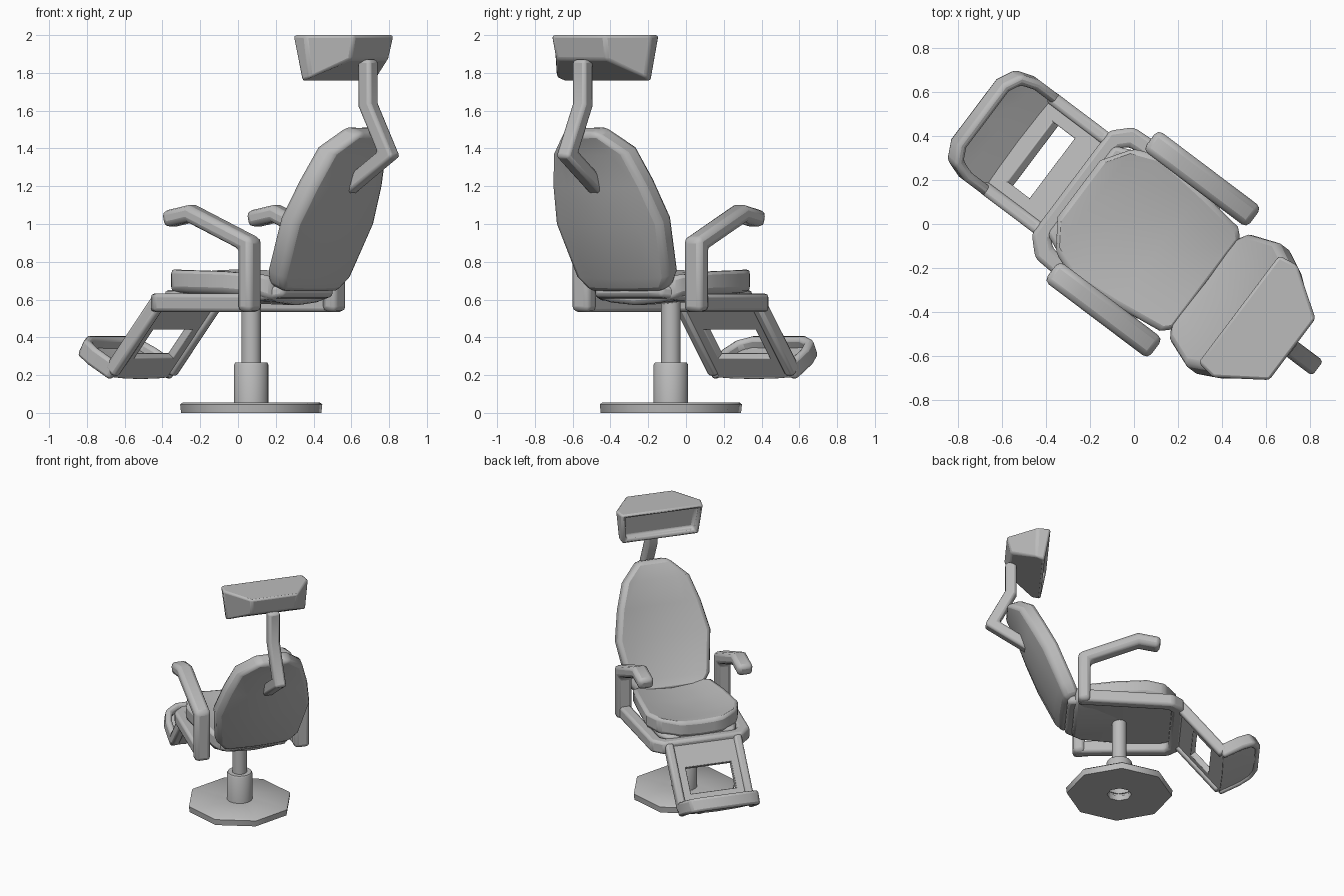
import bpy, bmesh, math
from mathutils import Vector, Matrix

cube = bpy.data.objects.get("Cube")
if cube:
    bpy.data.objects.remove(cube)

GREY = (0.5, 0.5, 0.5, 1)
mat = bpy.data.materials.new("plain grey")
mat.use_nodes = True
mat.diffuse_color = GREY
bsdf = mat.node_tree.nodes["Principled BSDF"]
bsdf.inputs["Base Color"].default_value = GREY

# Chair space: X is forward, Y across, origin under the column
PLACE = Matrix.Translation((0.07, -0.08, 0)) @ Matrix.Rotation(math.radians(143), 4, 'Z')


def finish(name, bm, bevel=0.0, smooth=35):
    bmesh.ops.recalc_face_normals(bm, faces=bm.faces)
    me = bpy.data.meshes.new(name)
    bm.to_mesh(me)
    bm.free()
    me.materials.append(mat)
    ob = bpy.data.objects.new(name, me)
    bpy.context.collection.objects.link(ob)
    ob.matrix_world = PLACE
    if bevel:
        mod = ob.modifiers.new("soft edges", 'BEVEL')
        mod.width, mod.segments = bevel, 2
        mod.limit_method, mod.angle_limit = 'ANGLE', math.radians(35)
    bpy.ops.object.select_all(action='DESELECT')
    ob.select_set(True)
    bpy.context.view_layer.objects.active = ob
    bpy.ops.object.shade_smooth_by_angle(angle=math.radians(smooth))
    return ob


def lathe(name, profile, sides):
    bm = bmesh.new()
    verts = [bm.verts.new((r, 0, z)) for r, z in profile]
    edges = [bm.edges.new(p) for p in zip(verts, verts[1:])]
    bmesh.ops.spin(bm, geom=verts + edges, axis=(0, 0, 1), cent=(0, 0, 0),
                   angle=math.tau, steps=sides)
    bmesh.ops.remove_doubles(bm, verts=bm.verts, dist=0.0005)
    return finish(name, bm, smooth=50)


def bar(name, path, normal, across, thick, bevel=0.02):
    """Mitred rectangular bar along a path lying in the plane of normal."""
    bm = bmesh.new()
    n = Vector(normal).normalized()
    pts = [Vector(p) for p in path]
    rings = []
    for i, p in enumerate(pts):
        a = (p - pts[i - 1]).normalized() if i else None
        b = (pts[i + 1] - p).normalized() if i < len(pts) - 1 else None
        a, b = a or b, b or a
        t = (a + b).normalized()
        side = n.cross(t) * (thick / 2 / t.dot(a))
        up = n * across / 2
        rings.append([bm.verts.new(p + q) for q in
                      (side + up, side - up, -side - up, -side + up)])
    for r, s in zip(rings, rings[1:]):
        for k in range(4):
            j = (k + 1) % 4
            bm.faces.new((r[k], r[j], s[j], s[k]))
    bm.faces.new(rings[0])
    bm.faces.new(rings[-1])
    return finish(name, bm, bevel)


def cushion(name, stations, normal, thick, bevel):
    """Dished pad; each station is (forward, height, half width, dish)."""
    bm = bmesh.new()
    n = Vector(normal).normalized()
    rows = []
    for x, z, half, dish in stations:
        rows.append([bm.verts.new(Vector((x, t * half, z)) - n * dish * (1 - t * t))
                     for t in (-1, -0.6, 0, 0.6, 1)])
    for r, s in zip(rows, rows[1:]):
        for k in range(4):
            bm.faces.new((r[k], r[k + 1], s[k + 1], s[k]))
    ext = bmesh.ops.extrude_face_region(bm, geom=bm.faces[:], use_keep_orig=True)
    moved = [g for g in ext["geom"] if isinstance(g, bmesh.types.BMVert)]
    bmesh.ops.translate(bm, verts=moved, vec=-n * thick)
    return finish(name, bm, bevel)


def recessed_prism(name, bottom, top, rim, depth, bevel):
    """Solid between two matching rings, its first side inset and sunken."""
    bm = bmesh.new()
    lo = [bm.verts.new(p) for p in bottom]
    hi = [bm.verts.new(p) for p in top]
    bm.faces.new(lo)
    bm.faces.new(hi)
    sides = [bm.faces.new((lo[i - 1], lo[i], hi[i], hi[i - 1])) for i in range(len(lo))]
    bmesh.ops.recalc_face_normals(bm, faces=bm.faces)
    bmesh.ops.inset_region(bm, faces=[sides[0]], thickness=rim, depth=0)
    bm.normal_update()
    floor = bmesh.ops.extrude_discrete_faces(bm, faces=[sides[0]])["faces"][0]
    floor.normal_update()
    bmesh.ops.translate(bm, verts=floor.verts, vec=-floor.normal * depth)
    return finish(name, bm, bevel)


def mirrored(points):
    return [(x, -y, z) for x, y, z in points] + [(x, y, z) for x, y, z in reversed(points)]


# Pedestal
lathe("base_plate", [(0.088, 0.04), (0.088, 0), (0.375, 0), (0.38, 0.045),
                     (0.365, 0.056), (0.088, 0.056)], 8)
lathe("column_sleeve", [(0.092, 0.01), (0.092, 0.255), (0.085, 0.267), (0, 0.267)], 16)
lathe("column", [(0, 0.2), (0.052, 0.2), (0.052, 0.62), (0, 0.62)], 16)

# Seat
cushion("seat_cushion", [(-0.33, 0.72, 0.25, 0.03), (-0.28, 0.74, 0.295, 0.05),
                         (-0.05, 0.758, 0.325, 0.06), (0.18, 0.763, 0.345, 0.05),
                         (0.31, 0.763, 0.295, 0.025), (0.40, 0.755, 0.16, 0.01)],
        (0, 0, 1), 0.12, 0.025)
cushion("seat_pan", [(-0.38, 0.68, 0.22, 0), (-0.26, 0.66, 0.28, 0), (0.05, 0.65, 0.30, 0),
                     (0.3, 0.65, 0.29, 0), (0.39, 0.65, 0.25, 0)], (0, 0, 1), 0.065, 0.02)

# Backrest
cushion("backrest", [(-0.29, 0.68, 0.24, 0.01), (-0.33, 0.76, 0.305, 0.03),
                     (-0.45, 1.04, 0.35, 0.045), (-0.54, 1.24, 0.305, 0.04),
                     (-0.615, 1.41, 0.245, 0.02), (-0.71, 1.52, 0.11, 0.0)],
        (0.93, 0, 0.36), 0.115, 0.03)

# Seat frame and armrests
bar("seat_frame", mirrored([(-0.29, 0.37, 0.583), (0.35, 0.33, 0.583), (0.405, 0.275, 0.583)]),
    (0, 0, 1), 0.097, 0.085)
for side, label in ((-1, "left"), (1, "right")):
    y = side * 0.372
    bar("armrest_" + label, [(-0.27, y, 0.535), (-0.27, y, 0.895), (0.115, y, 1.055),
                             (0.272, y, 1.025)], (0, 1, 0), 0.115, 0.088, 0.028)

# Leg rest: side rails and panels leaving a window
RAIL_TOP, RAIL_END = Vector((0.415, 0, 0.60)), Vector((0.735, 0, 0.215))
for side, label in ((-1, "left"), (1, "right")):
    off = Vector((0, side * 0.255, 0))
    bar("leg_rail_" + label, [RAIL_TOP + off, RAIL_END + off], (0, 1, 0), 0.06, 0.08, 0.018)
    strip = Vector((0, side * 0.2, 0))
    bar("leg_panel_" + label, [RAIL_TOP + strip, RAIL_END + strip], (0, 1, 0), 0.06, 0.045, 0.005)
for label, a, b in (("upper", 0.0, 0.38), ("lower", 0.77, 1.04)):
    bar("leg_panel_" + label, [RAIL_TOP.lerp(RAIL_END, a), RAIL_TOP.lerp(RAIL_END, b)],
        (0, 1, 0), 0.46, 0.045, 0.005)

# Foot rest: tilted dished floor with a raised rim on three sides
along, up = Vector((0.87, 0, 0.49)), Vector((-0.49, 0, 0.87))
start = Vector((0.735, 0, 0.175))


def on_foot(a, y, h):
    return start + along * a + up * h + Vector((0, y, 0))


bar("foot_rim", mirrored([on_foot(a, y, 0.05) for a, y in
                          ((0, 0.26), (0.16, 0.26), (0.245, 0.235), (0.285, 0.165))]),
    up, 0.1, 0.048, 0.018)
cushion("foot_floor", [(p.x, p.z, half, 0.012) for p, half in
                       ((on_foot(a, 0, 0.055), half) for a, half in
                        ((0, 0.26), (0.16, 0.26), (0.245, 0.235), (0.285, 0.165)))],
        up, 0.04, 0.004)

# Head unit with recessed front, carried by a bent arm
head_low = mirrored([(-0.55, 0.285, 1.755), (-0.61, 0.295, 1.77), (-0.785, 0.165, 1.87)])
head_top = mirrored([(-0.505, 0.305, 2.0), (-0.60, 0.32, 2.0), (-0.815, 0.175, 2.0)])
recessed_prism("head_unit", head_low, head_top, 0.045, 0.05, 0.022)
bar("head_arm", [(-0.58, 0, 1.15), (-0.91, 0, 1.37), (-0.775, 0, 1.63), (-0.775, 0, 1.87)],
    (0, 1, 0), 0.085, 0.08, 0.018)
